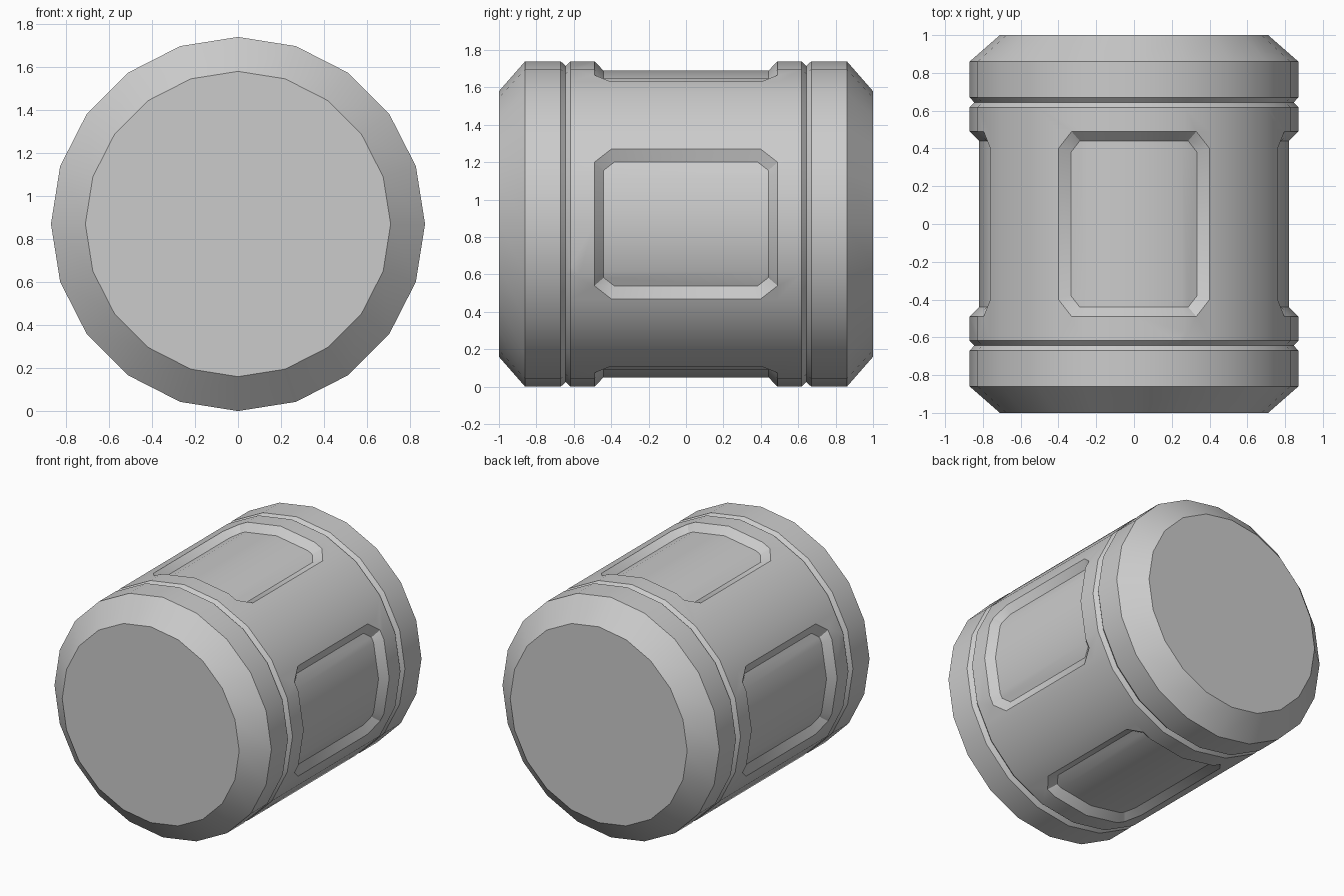
import bpy
import bmesh
import math
from mathutils import Vector

cube = bpy.data.objects.get("Cube")
if cube:
    bpy.data.objects.remove(cube)

SIDES = 20
RADIUS = 0.87
# Half profile as (distance along the axis, radius), mirrored to the other end
HALF = [(1.0, 0.71), (0.86, RADIUS), (0.67, RADIUS), (0.643, 0.845), (0.618, RADIUS)]
PROFILE = HALF + [(-y, r) for y, r in reversed(HALF)]

grey = bpy.data.materials.new("light grey")
grey.use_nodes = True
grey.diffuse_color = (0.6, 0.6, 0.6, 1)
grey.node_tree.nodes["Principled BSDF"].inputs["Base Color"].default_value = grey.diffuse_color


def lathe(bm):
    """Spin the profile round the y axis and cap both ends."""
    rings = []
    for y, r in PROFILE:
        angles = [2 * math.pi * i / SIDES for i in range(SIDES)]
        rings.append([bm.verts.new((r * math.cos(a), y, r * math.sin(a))) for a in angles])
    for a, b in zip(rings, rings[1:]):
        for i in range(SIDES):
            j = (i + 1) % SIDES
            bm.faces.new((a[i], a[j], b[j], b[i]))
    bm.faces.new(rings[0])
    bm.faces.new(rings[-1])
    bmesh.ops.recalc_face_normals(bm, faces=bm.faces[:])


def sink_panel(bm, out):
    """Cut a chamfered rectangle into the side facing 'out' and sink it."""
    side = Vector((out.z, 0, -out.x))
    along = Vector((0, 1, 0))
    inside = [f for f in bm.faces if f.normal.dot(out) > 0.8
              and abs(f.calc_center_median().y) < 0.3]
    planes = []
    for s in (1, -1):
        planes += [(side * s * 0.40, side * s), (along * s * 0.49, along * s)]
        for t in (1, -1):
            corner = side * s * 0.33 + along * t * 0.49
            planes.append((corner, side * s * 0.09 + along * t * 0.07))
    for point, normal in planes:
        normal = normal.normalized()
        geom = set(inside)
        for f in inside:
            geom.update(f.verts, f.edges)
        cut = bmesh.ops.bisect_plane(bm, geom=list(geom), dist=1e-5,
                                     plane_co=point, plane_no=normal)
        faces = {g for g in cut["geom"] if isinstance(g, bmesh.types.BMFace)}
        inside = [f for f in faces if (f.calc_center_median() - point).dot(normal) < 0]
    bmesh.ops.inset_region(bm, faces=inside, thickness=0.05, depth=-0.05,
                           use_boundary=True, use_even_offset=True)


bm = bmesh.new()
lathe(bm)
for direction in ((1, 0, 0), (-1, 0, 0), (0, 0, 1), (0, 0, -1)):
    bm.normal_update()
    sink_panel(bm, Vector(direction))
bmesh.ops.translate(bm, verts=bm.verts[:], vec=(0, 0, RADIUS))
bm.normal_update()

mesh = bpy.data.meshes.new("canister_body")
bm.to_mesh(mesh)
bm.free()
mesh.materials.append(grey)
body = bpy.data.objects.new("canister_body", mesh)
bpy.context.collection.objects.link(body)

bpy.ops.object.select_all(action='DESELECT')
body.select_set(True)
bpy.context.view_layer.objects.active = body
bpy.ops.object.shade_smooth_by_angle(angle=math.radians(30))
